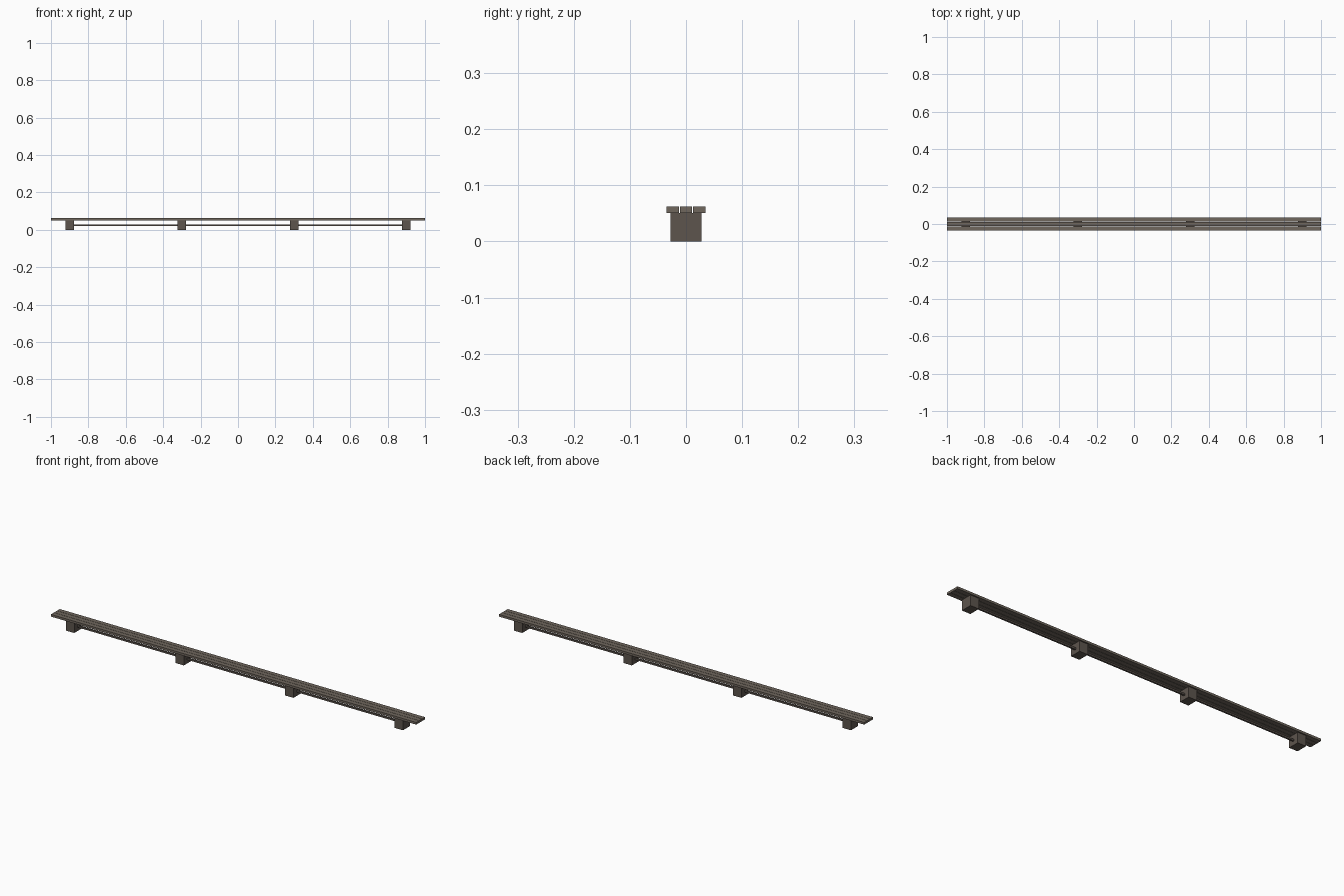
import bpy

if "Cube" in bpy.data.objects:
    bpy.data.objects.remove(bpy.data.objects["Cube"])

mat = bpy.data.materials.new("weathered_wood")
mat.diffuse_color = (0.16, 0.135, 0.11, 1)
mat.use_nodes = True
mat.node_tree.nodes["Principled BSDF"].inputs["Base Color"].default_value = mat.diffuse_color
leg_mat = bpy.data.materials.new("dark_wood")
leg_mat.diffuse_color = (0.11, 0.09, 0.075, 1)
leg_mat.use_nodes = True
leg_mat.node_tree.nodes["Principled BSDF"].inputs["Base Color"].default_value = leg_mat.diffuse_color


def box(name, center, size, material):
    bpy.ops.mesh.primitive_cube_add(size=1, location=center)
    o = bpy.context.object
    o.name = name
    o.scale = size
    bpy.ops.object.transform_apply(location=False, rotation=False, scale=True)
    o.data.materials.append(material)
    return o


# Three long seat slats with narrow gaps
for i, y in enumerate((-0.0235, 0, 0.0235)):
    box(f"seat_slat_{i + 1}", (0, y, 0.0565), (2, 0.022, 0.011), mat)

# Four block legs
for i, x in enumerate((-0.9, -0.3, 0.3, 0.9)):
    box(f"leg_{i + 1}", (x, 0, 0.0255), (0.046, 0.056, 0.051), leg_mat)

# Thin stretcher running through the legs
box("stretcher", (0, 0, 0.0235), (1.8, 0.009, 0.008), leg_mat)
